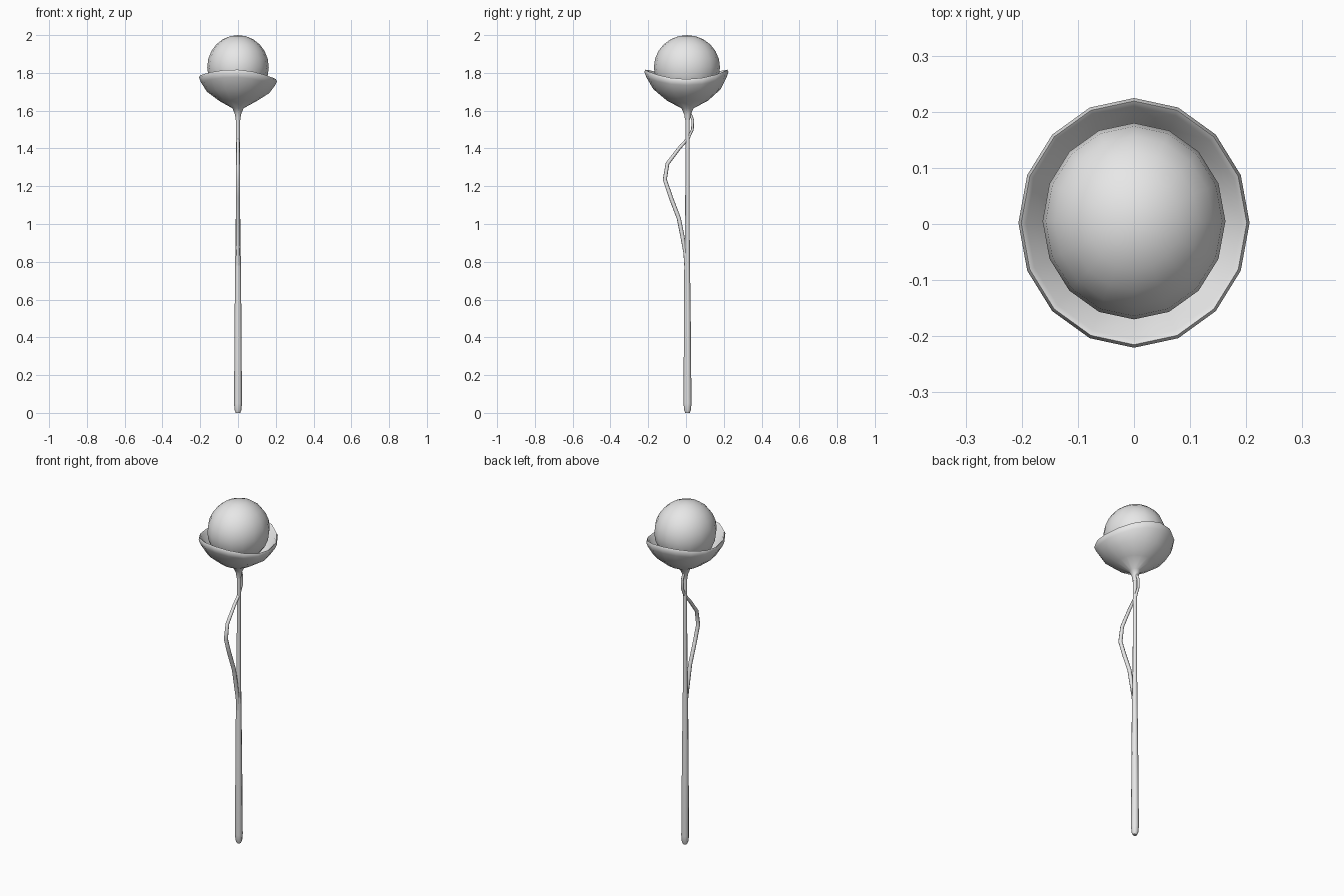
import bpy, bmesh
from math import sin, cos, tau, radians

cube = bpy.data.objects.get("Cube")
if cube:
    bpy.data.objects.remove(cube, do_unlink=True)

GREY = (0.8, 0.8, 0.8, 1.0)
mat = bpy.data.materials.new("plain grey")
mat.use_nodes = True
mat.diffuse_color = GREY
mat.node_tree.nodes["Principled BSDF"].inputs["Base Color"].default_value = GREY


def finish(obj, angle=60):
    """Give the part its colour and smooth shading."""
    obj.data.materials.clear()
    obj.data.materials.append(mat)
    bpy.ops.object.select_all(action="DESELECT")
    obj.select_set(True)
    bpy.context.view_layer.objects.active = obj
    bpy.ops.object.shade_smooth_by_angle(angle=radians(angle))


def mesh_object(name, bm):
    bmesh.ops.recalc_face_normals(bm, faces=bm.faces)
    mesh = bpy.data.meshes.new(name)
    bm.to_mesh(mesh)
    bm.free()
    obj = bpy.data.objects.new(name, mesh)
    bpy.context.collection.objects.link(obj)
    finish(obj)


def tube(name, path):
    """Tapered round tube through (y, z, radius) points."""
    curve = bpy.data.curves.new(name, "CURVE")
    curve.dimensions = "3D"
    curve.bevel_depth = 1.0
    curve.bevel_resolution = 2
    curve.use_fill_caps = True
    spline = curve.splines.new("POLY")
    spline.points.add(len(path) - 1)
    for point, (y, z, r) in zip(spline.points, path):
        point.co = (0, y, z, 1)
        point.radius = r
    obj = bpy.data.objects.new(name, curve)
    bpy.context.collection.objects.link(obj)
    bpy.ops.object.select_all(action="DESELECT")
    obj.select_set(True)
    bpy.context.view_layer.objects.active = obj
    bpy.ops.object.convert(target="MESH")
    finish(bpy.context.view_layer.objects.active)


# Shaft, thick at the foot and slim under the cup
tube("shaft", [(0.008, 0, 0.012), (0.008, 0.015, 0.018), (0.008, 0.05, 0.021),
               (0.007, 0.5, 0.018), (0.006, 0.8, 0.015), (0.007, 1.0, 0.012),
               (0.008, 1.3, 0.011), (0.008, 1.6, 0.011)])

# Tendril that leaves the shaft, bows forward and crosses to the back
tube("tendril", [(0.004, 0.72, 0.009), (-0.004, 0.85, 0.010), (-0.02, 0.94, 0.011),
                 (-0.038, 1.03, 0.011), (-0.08, 1.14, 0.011), (-0.112, 1.235, 0.011),
                 (-0.098, 1.32, 0.010), (-0.037, 1.40, 0.009), (0.012, 1.455, 0.008),
                 (0.034, 1.50, 0.007), (0.036, 1.55, 0.007), (0.014, 1.605, 0.007)])

# Cup: lathed thin shell whose rim rises at front and back
SIDES = 16
PROFILE = [(0.012, 1.55), (0.016, 1.58), (0.03, 1.613), (0.10, 1.652),
           (0.165, 1.705), (0.197, 1.76), (0.206, 1.785), (0.201, 1.797),
           (0.192, 1.79), (0.165, 1.725), (0.11, 1.68), (0.03, 1.66)]
bm = bmesh.new()
rings = []
for r, z in PROFILE:
    lift = min(1, max(0, (z - 1.65) / 0.13))
    ring = []
    for i in range(SIDES):
        a = tau * i / SIDES
        wave = lift * (-0.02 * cos(2 * a) - 0.01 * cos(a))
        y = 1.08 * r * sin(a) + 0.008 * (1 - lift) + 0.002 * lift
        ring.append(bm.verts.new((r * cos(a), y, z + wave)))
    rings.append(ring)
for low, high in zip(rings, rings[1:]):
    for i in range(SIDES):
        j = (i + 1) % SIDES
        bm.faces.new((low[i], low[j], high[j], high[i]))
bm.faces.new(rings[0])
bm.faces.new(rings[-1])
mesh_object("cup", bm)

# Orb resting in the cup
bm = bmesh.new()
bmesh.ops.create_uvsphere(bm, u_segments=16, v_segments=12, radius=1)
bmesh.ops.scale(bm, vec=(0.163, 0.175, 0.17), verts=bm.verts)
bmesh.ops.translate(bm, vec=(0, 0.005, 1.83), verts=bm.verts)
mesh_object("orb", bm)
